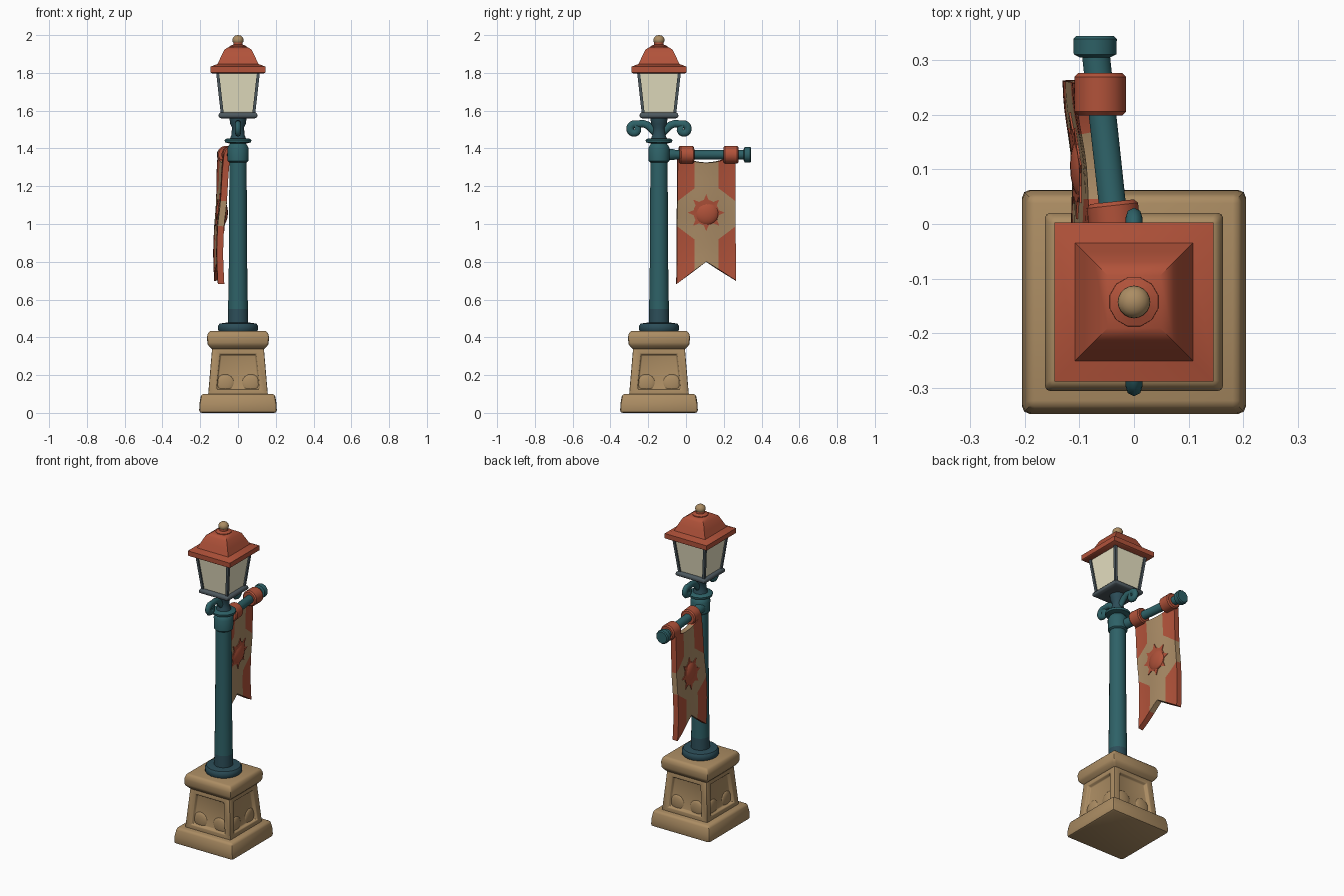
import bpy, bmesh, math
from mathutils import Vector, Matrix

cube = bpy.data.objects.get("Cube")
if cube:
    bpy.data.objects.remove(cube, do_unlink=True)

CY = -0.143   # y of the post axis


def material(name, rgb):
    m = bpy.data.materials.new(name)
    m.use_nodes = True
    m.diffuse_color = (*rgb, 1)
    m.node_tree.nodes["Principled BSDF"].inputs["Base Color"].default_value = (*rgb, 1)
    return m


STONE = material("tan stone", (0.41, 0.265, 0.125))
RED = material("brick red", (0.44, 0.085, 0.042))
TEAL = material("teal metal", (0.027, 0.12, 0.135))
DARK = material("dark teal metal", (0.025, 0.075, 0.098))
SLATE = material("slate frame", (0.075, 0.1, 0.115))
GLASS = material("cream glass", (1.0, 0.94, 0.68))
CLOTH = material("tan cloth", (0.41, 0.265, 0.135))


def smooth(ob, angle):
    bpy.ops.object.select_all(action="DESELECT")
    ob.select_set(True)
    bpy.context.view_layer.objects.active = ob
    if ob.type == "CURVE" or ob.modifiers:
        bpy.ops.object.convert(target="MESH")
    bpy.ops.object.shade_smooth_by_angle(angle=math.radians(angle))


def finish(name, bm, mats, angle=42, thickness=0):
    bmesh.ops.recalc_face_normals(bm, faces=bm.faces)
    mesh = bpy.data.meshes.new(name)
    bm.to_mesh(mesh)
    bm.free()
    for m in mats:
        mesh.materials.append(m)
    ob = bpy.data.objects.new(name, mesh)
    bpy.context.collection.objects.link(ob)
    if thickness:
        solid = ob.modifiers.new("cloth thickness", "SOLIDIFY")
        solid.thickness = thickness
        solid.offset = 0
    smooth(ob, angle)


def loft(profile, sides, turn=0.0):
    """Stack of regular rings (radius, height) around z, capped at both ends."""
    bm = bmesh.new()
    rings = []
    for r, z in profile:
        angles = [turn + 2 * math.pi * i / sides for i in range(sides)]
        rings.append([bm.verts.new((r * math.cos(a), r * math.sin(a), z)) for a in angles])
    for low, high in zip(rings, rings[1:]):
        for i in range(sides):
            j = (i + 1) % sides
            bm.faces.new((low[i], low[j], high[j], high[i]))
    bm.faces.new(rings[0][::-1])
    bm.faces.new(rings[-1])
    return bm


def square_part(name, profile, mat, bevel=0.0, panel=False):
    bm = loft([(h * math.sqrt(2), z) for h, z in profile], 4, math.pi / 4)
    bm.normal_update()
    if panel:
        sides = [f for f in bm.faces if abs(f.normal.z) < 0.5]
        bmesh.ops.inset_individual(bm, faces=sides, thickness=0.058)
        bmesh.ops.inset_individual(bm, faces=sides, thickness=0.008, depth=-0.02)
        bm.normal_update()
    if bevel:
        edges = [e for e in bm.edges if e.calc_face_angle(0) > 0.4]
        bmesh.ops.bevel(bm, geom=edges, offset=bevel, segments=2, profile=0.5,
                        affect="EDGES", clamp_overlap=True)
    bm.transform(Matrix.Translation((0, CY, 0)))
    finish(name, bm, [mat])


def round_part(name, profile, mat, sides=20, place=None):
    bm = loft(profile, sides, math.pi / sides)
    bm.transform(place or Matrix.Translation((0, CY, 0)))
    finish(name, bm, [mat])


def ball(name, centre, scale, mat):
    bm = bmesh.new()
    bmesh.ops.create_uvsphere(bm, u_segments=20, v_segments=12, radius=1)
    bm.transform(Matrix.Translation(centre) @ Matrix.Diagonal((*scale, 1)))
    finish(name, bm, [mat], 60)


# Stone pedestal with recessed panels
square_part("plinth", [(0.206, 0), (0.204, 0.05), (0.195, 0.1)], STONE, 0.014)
square_part("pedestal_body", [(0.159, 0.085), (0.136, 0.355)], STONE, 0.005, panel=True)
square_part("pedestal_cap", [(0.137, 0.335), (0.162, 0.362), (0.164, 0.41), (0.152, 0.434)],
            STONE, 0.01)

# Soft carved swellings in the lower corners of each panel
for k in range(4):
    turn = Matrix.Rotation(k * math.pi / 2, 3, "Z")
    for s in (-1, 1):
        spot = turn @ Vector((s * 0.068, -0.127, 0.155))
        size = (0.05, 0.014, 0.05) if k % 2 == 0 else (0.014, 0.05, 0.05)
        ball("panel_carving", spot + Vector((0, CY, 0)), size, STONE)

# Post
round_part("post_foot", [(0.1, 0.43), (0.106, 0.438), (0.106, 0.462), (0.098, 0.473),
                         (0.062, 0.478)], DARK)
round_part("post_base", [(0.055, 0.47), (0.053, 0.55)], DARK)
round_part("post", [(0.053, 0.55), (0.049, 0.8), (0.046, 1.345)], TEAL)
round_part("post_collar", [(0.046, 1.325), (0.055, 1.333), (0.057, 1.4), (0.05, 1.415),
                           (0.038, 1.43)], TEAL)
round_part("post_disc", [(0.04, 1.425), (0.07, 1.432), (0.072, 1.445), (0.06, 1.453)], TEAL)
round_part("lantern_neck", [(0.045, 1.445), (0.036, 1.47), (0.032, 1.51), (0.042, 1.53),
                            (0.046, 1.56), (0.07, 1.575)], DARK)

# Thick closed scroll brackets on both sides of the neck
for side in (-1, 1):
    points = [(0.012, 1.475), (0.035, 1.5), (0.058, 1.522), (0.085, 1.532)]
    for i in range(20):
        a = math.radians(115 - i * 20)
        r = 0.028 - 0.0008 * i
        points.append((0.13 + r * math.cos(a), 1.502 + r * math.sin(a)))
    data = bpy.data.curves.new("scroll_bracket", "CURVE")
    data.dimensions = "3D"
    data.bevel_depth = 0.02
    data.bevel_resolution = 2
    data.use_fill_caps = True
    spline = data.splines.new("POLY")
    spline.points.add(len(points) - 1)
    for p, (d, z) in zip(spline.points, points):
        p.co = (0, CY + side * d, z, 1)
    data.materials.append(TEAL)
    scroll = bpy.data.objects.new("scroll_bracket", data)
    scroll.scale.x = 0.8
    bpy.context.collection.objects.link(scroll)
    smooth(scroll, 60)

# Lantern: tray, glass, corner bars, roof and finial
square_part("lantern_tray", [(0.085, 1.558), (0.102, 1.565), (0.102, 1.582), (0.094, 1.59)],
            SLATE, 0.004)
square_part("lantern_glass", [(0.082, 1.58), (0.109, 1.81)], GLASS)
for sx in (-1, 1):
    for sy in (-1, 1):
        bm = loft([(0.011, 0), (0.011, 1)], 4, math.pi / 4)
        for v in bm.verts:
            t = v.co.z
            spread = 0.083 + 0.026 * t
            v.co = (v.co.x + sx * spread, v.co.y + sy * spread + CY, 1.58 + 0.23 * t)
        finish("lantern_corner_bar", bm, [SLATE])
square_part("lantern_roof", [(0.138, 1.798), (0.146, 1.803), (0.146, 1.833), (0.108, 1.847),
                             (0.092, 1.882), (0.073, 1.922), (0.048, 1.938)], RED)
round_part("finial_base", [(0.047, 1.93), (0.046, 1.942), (0.026, 1.95), (0.026, 1.962)], RED, 12)
ball("finial_ball", (0, CY, 1.974), (0.03, 0.03, 0.026), STONE)


# Banner rod, slightly swung away from the post axis
ROD_Z = 1.367
SWING = -0.11


def rod_x(y):
    return -0.02 + SWING * (y - CY)


def rod_part(name, y, profile, mat, swing=SWING, sides=16):
    along = Vector((swing, 1, 0)).to_track_quat("Z", "Y").to_matrix().to_4x4()
    place = Matrix.Translation((rod_x(y), y, ROD_Z)) @ along
    round_part(name, profile, mat, sides, place)


rod_part("banner_rod", CY, [(0.03, 0.03), (0.03, 0.075), (0.025, 0.09), (0.026, 0.46)], TEAL)
rod_part("rod_end_knob", 0.325, [(0.028, -0.02), (0.041, -0.014), (0.042, 0.014),
                                 (0.036, 0.02)], TEAL, 0, 10)
for y, swing in ((0.002, SWING), (0.238, 0)):
    rod_part("banner_loop", y, [(0.041, -0.039), (0.048, -0.032), (0.048, 0.032),
                                (0.041, 0.039)], RED, swing)

# Swallow-tailed banner: grid cut along the colour borders, then draped
MID, HALF = 0.107, 0.155


def drape(u, z, off=0.0):
    """Hang the cloth off the rod, turning straighter towards the bottom."""
    fall = min(1, max(0, (1.36 - z) / 0.35))
    wave = 0.004 * math.cos(24 * u) + 0.004 * math.sin(13 * z)
    y = MID + u * (1 + 0.05 * (1.0 - z))
    lean = (SWING + 0.05 * fall) * (y - MID)
    return Vector((rod_x(MID) + lean - 0.02 - 0.03 * fall + wave + off, y, z))


bm = bmesh.new()
bmesh.ops.create_grid(bm, x_segments=12, y_segments=16, size=1)
for v in bm.verts:
    u, t = v.co.x * HALF, (v.co.y + 1) / 2
    k = abs(v.co.x)
    low = 0.80 - (0.118 if u < 0 else 0.1) * k
    high = 1.325 + 0.045 * k * k
    v.co = (0, u, low + (high - low) * t)
cuts = []
for s in (-1, 1):
    cuts.append(((0, s * 0.062, 1), (0, 1, 0)))
    cuts.append(((0, s * 0.062, 1.19), (0, s * 0.07, 0.095)))
    cuts.append(((0, s * 0.062, 0.92), (0, s * 0.07, -0.095)))
for point, normal in cuts:
    bmesh.ops.bisect_plane(bm, geom=bm.verts[:] + bm.edges[:] + bm.faces[:],
                           plane_co=point, plane_no=normal, dist=1e-5)
for f in bm.faces:
    c = f.calc_center_median()
    slope = (abs(c.y) - 0.062) * 0.07 / 0.095
    f.material_index = int(abs(c.y) < 0.062 or 0.92 + slope < c.z < 1.19 - slope)
for v in bm.verts:
    v.co = drape(v.co.y, v.co.z)
finish("banner", bm, [RED, CLOTH], 42, 0.034)

# Sun emblem raised on both faces of the banner
SUN_Z = 1.06
bm = bmesh.new()
sheets = []
for off in (-0.021, 0.021):
    ring = []
    for i in range(32):
        a = math.pi * i / 16
        r = 0.098 if i % 4 == 0 else 0.068
        ring.append(bm.verts.new(drape(r * math.cos(a), SUN_Z + r * math.sin(a), off)))
    hub = bm.verts.new(drape(0, SUN_Z, off))
    for a, b in zip(ring, ring[1:] + ring[:1]):
        bm.faces.new((hub, a, b))
    sheets.append(ring)
for i in range(32):
    j = (i + 1) % 32
    bm.faces.new((sheets[0][i], sheets[0][j], sheets[1][j], sheets[1][i]))
finish("sun_rays", bm, [RED], 30)
ball("sun_disc", drape(0, SUN_Z), (0.032, 0.07, 0.07), RED)
